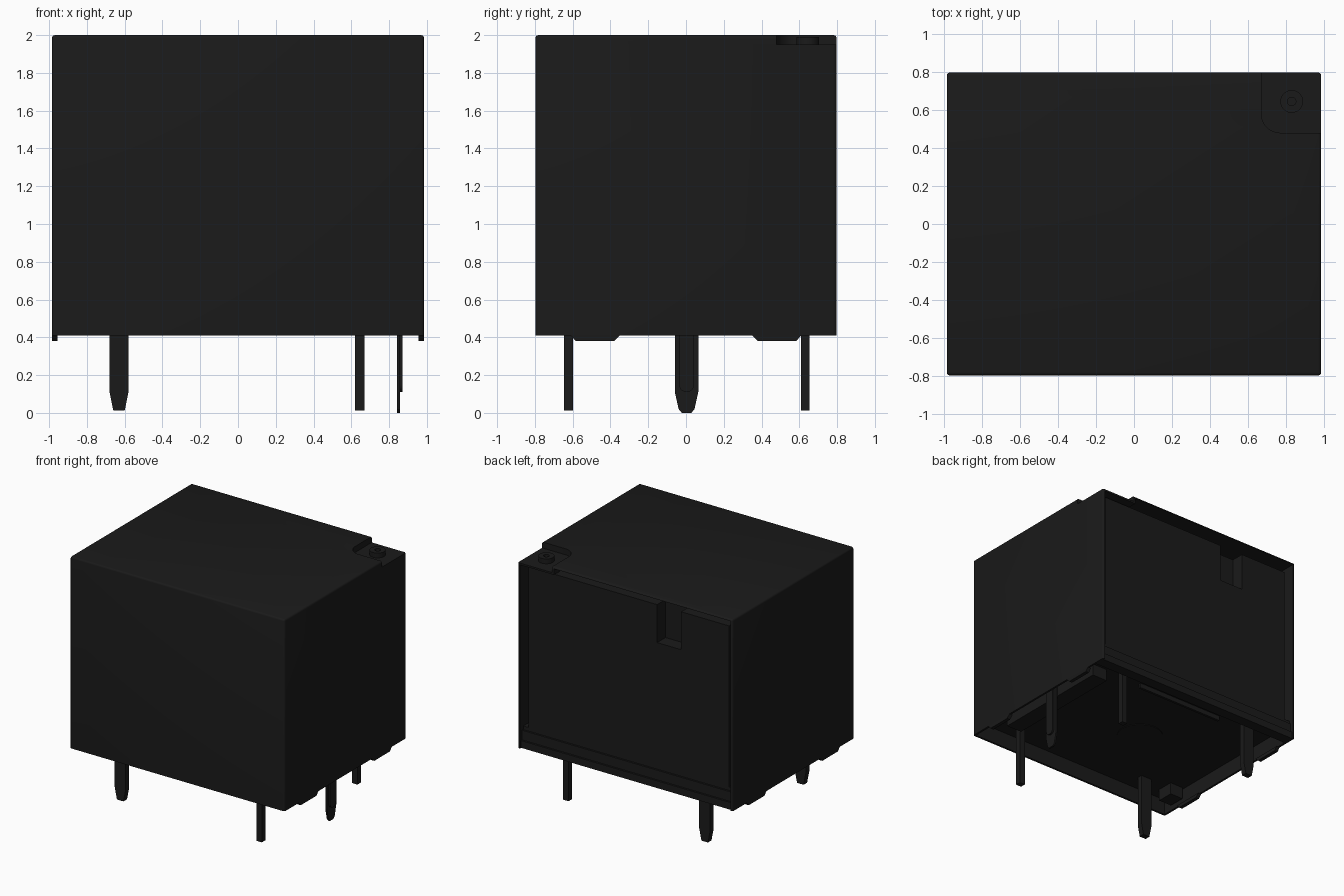
import bpy, bmesh, math
from mathutils import Vector

if "Cube" in bpy.data.objects:
    bpy.data.objects.remove(bpy.data.objects["Cube"])

black = bpy.data.materials.new("black plastic")
black.use_nodes = True
colour = (0.0103, 0.0103, 0.0103, 1)
black.diffuse_color = colour
black.node_tree.nodes["Principled BSDF"].inputs["Base Color"].default_value = colour


def finish(name, bm):
    bmesh.ops.recalc_face_normals(bm, faces=bm.faces)
    mesh = bpy.data.meshes.new(name)
    bm.to_mesh(mesh)
    bm.free()
    mesh.materials.append(black)
    ob = bpy.data.objects.new(name, mesh)
    bpy.context.collection.objects.link(ob)
    return ob


def box(name, x, y, z, bevel=0):
    """Box from (low, high) ranges; bevel rounds everything except the bottom."""
    bm = bmesh.new()
    bmesh.ops.create_cube(bm, size=1)
    for v in bm.verts:
        v.co = [r[0] if c < 0 else r[1] for c, r in zip(v.co, (x, y, z))]
    if bevel:
        edges = [e for e in bm.edges if max(v.co.z for v in e.verts) > z[0] + 0.01]
        bmesh.ops.bevel(bm, geom=edges, offset=bevel, segments=3, affect='EDGES', profile=0.5)
    return finish(name, bm)


def prism(name, points, start, depth):
    """Extrude a closed outline, given as 3D points, along the vector depth."""
    bm = bmesh.new()
    face = bm.faces.new([bm.verts.new(Vector(start) + Vector(p)) for p in points])
    ext = bmesh.ops.extrude_face_region(bm, geom=[face])
    moved = [g for g in ext["geom"] if isinstance(g, bmesh.types.BMVert)]
    bmesh.ops.translate(bm, verts=moved, vec=depth)
    return finish(name, bm)


def disc(radius, sides=32):
    return [(radius * math.cos(math.tau * i / sides), radius * math.sin(math.tau * i / sides), 0)
            for i in range(sides)]


def cut(ob, cutters):
    """Subtract the cutters, bake the result and delete the cutters."""
    for c in cutters:
        m = ob.modifiers.new("cut", 'BOOLEAN')
        m.operation, m.solver, m.object = 'DIFFERENCE', 'EXACT', c
    bpy.context.view_layer.update()
    graph = bpy.context.evaluated_depsgraph_get()
    baked = bpy.data.meshes.new_from_object(ob.evaluated_get(graph))
    ob.modifiers.clear()
    ob.data = baked
    ob.data.materials.clear()
    ob.data.materials.append(black)
    for c in cutters:
        bpy.data.objects.remove(c)


# Thin cover, open at the back and underneath, with a lowered corner on top
case = box("case", (-0.985, 0.985), (-0.797, 0.797), (0.41, 2.0), bevel=0.015)
arc = [(0.77 - 0.1 * math.sin(a), 0.58 - 0.1 * math.cos(a), 0)
       for a in [math.pi / 2 * i / 8 for i in range(9)]]
cut(case, [
    prism("notch_cutter", arc + [(0.67, 1, 0), (1.1, 1, 0), (1.1, 0.48, 0)], (0, 0, 1.95), (0, 0, 0.2)),
    box("inside_cutter", (-0.968, 0.968), (-0.78, 0.9), (0.3, 1.935)),
    box("top_cutter", (-0.968, 0.655), (-0.78, 0.9), (1.9, 1.985)),
])

# Round post with a pin hole in the notch
post = prism("corner_post", disc(0.06), (0.83, 0.645, 1.94), (0, 0, 0.05))
cut(post, [prism("hole_cutter", disc(0.022), (0.83, 0.645, 1.96), (0, 0, 0.1))])

# Inner body, set in from the cover all round, with a slot in its back
body = box("inner_body", (-0.92, 0.92), (-0.74, 0.75), (0.56, 1.915))
cut(body, [box("slot_cutter", (-0.48, -0.26), (0.64, 0.9), (1.6, 2.1))])

# Base plate with the stepped lower ledge of the back
box("base_plate", (-0.968, 0.968), (-0.78, 0.75), (0.54, 0.58))
box("back_ledge", (-0.968, 0.968), (0.69, 0.78), (0.41, 0.47))
box("back_ledge_step", (-0.968, 0.968), (0.69, 0.765), (0.46, 0.55))

# Details on the underside
prism("base_disc", disc(0.18, 40), (-0.165, -0.125, 0.535), (0, 0, 0.015))
box("contact_block", (0.7, 0.842), (-0.55, 0.5), (0.44, 0.55))
box("base_rib", (-0.45, 0.36), (0.49, 0.51), (0.5, 0.55))
box("base_key", (-0.95, -0.83), (-0.68, -0.54), (0.44, 0.55))

# Four small standing feet under the side walls
foot = [(0, -0.13, 0.03), (0, -0.105, 0), (0, 0.1, 0), (0, 0.13, 0.03)]
for sx, side in ((-1, "right"), (1, "left")):
    for sy, end in ((-1, "front"), (1, "back")):
        outline = [(px, -py * sy, pz) for px, py, pz in foot]
        prism(f"foot_{end}_{side}", outline, (sx * 0.985, sy * 0.48, 0.381), (-sx * 0.03, 0, 0))

# Corner pins: flat tapered blades on one side, square pins on the other
blade = [(-0.05, 0, 0.55), (-0.05, 0, 0.11), (-0.03, 0, 0.012),
         (0.03, 0, 0.012), (0.05, 0, 0.11), (0.05, 0, 0.55)]
for y, end in ((-0.622, "front"), (0.632, "back")):
    prism(f"blade_pin_{end}", blade, (-0.63, y - 0.023, 0), (0, 0.046, 0))
    box(f"square_pin_{end}", (0.62, 0.67), (y - 0.023, y + 0.023), (0.012, 0.55))

# Middle pin: thin tapered strip with a rounded stiffening rib
strip = [(0, -0.062, 0.55), (0, -0.062, 0.11), (0, -0.042, 0.02), (0, -0.025, 0),
         (0, 0.025, 0), (0, 0.042, 0.02), (0, 0.062, 0.11), (0, 0.062, 0.55)]
prism("middle_pin", strip, (0.843, 0.003, 0), (0.014, 0, 0))
rib = [(0, -0.04 * math.cos(a), 0.15 - 0.04 * math.sin(a)) for a in [math.pi * i / 10 for i in range(11)]]
prism("middle_pin_rib", rib + [(0, 0.04, 0.55), (0, -0.04, 0.55)], (0.856, 0.003, 0), (0.016, 0, 0))

# Smooth the rounded edges and keep the sharp ones
bpy.ops.object.select_all(action='DESELECT')
for name in ("case", "corner_post", "base_disc", "middle_pin_rib"):
    ob = bpy.data.objects[name]
    ob.select_set(True)
    bpy.context.view_layer.objects.active = ob
bpy.ops.object.shade_smooth_by_angle(angle=math.radians(35))
